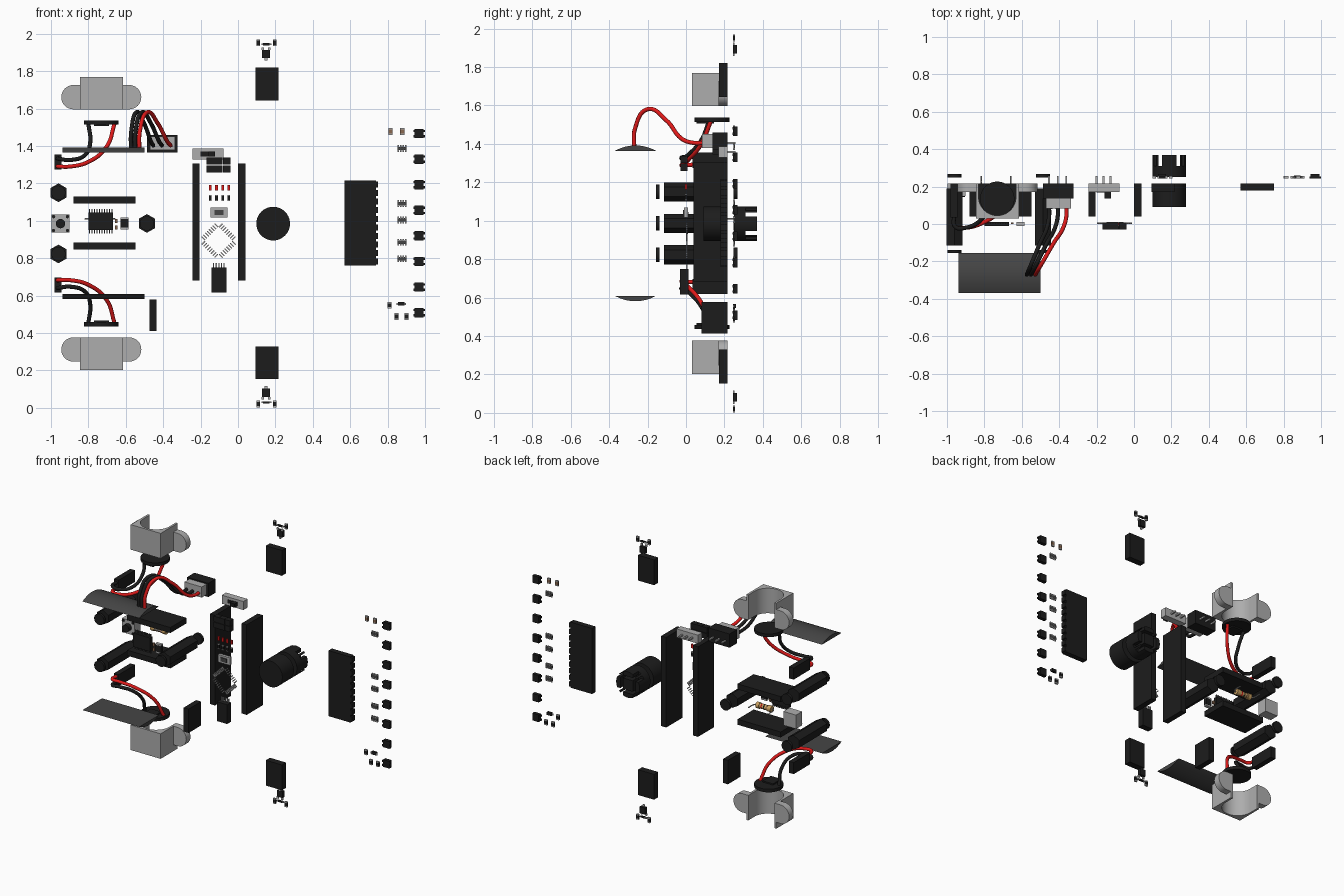
import bpy, bmesh
from math import sin, cos, pi

if "Cube" in bpy.data.objects:
    bpy.data.objects.remove(bpy.data.objects["Cube"])

def mat(name, r, g, b):
    m = bpy.data.materials.new(name)
    m.diffuse_color = (r, g, b, 1)
    m.use_nodes = True
    m.node_tree.nodes["Principled BSDF"].inputs["Base Color"].default_value = m.diffuse_color
    return m

BLACK = mat("black", .012, .012, .012)
DARK = mat("dark_grey", .06, .06, .06)
RED = mat("red", .75, .01, .01)
SILVER = mat("silver", .45, .45, .45)
TAN = mat("tan", .6, .36, .12)
BROWN = mat("brown", .25, .14, .08)
GREY = mat("grey", .42, .42, .42)
MID = 1.973  # sum of mirrored heights

def prism(name, pts, axis, a0, a1, m):
    """Extrude a 2D outline along an axis."""
    put = {'x': lambda p, a: (a, p[0], p[1]),
           'y': lambda p, a: (p[0], a, p[1]),
           'z': lambda p, a: (p[0], p[1], a)}[axis]
    bm = bmesh.new()
    lo = [bm.verts.new(put(p, a0)) for p in pts]
    hi = [bm.verts.new(put(p, a1)) for p in pts]
    bm.faces.new(lo)
    bm.faces.new(hi)
    n = len(pts)
    for i in range(n):
        j = (i + 1) % n
        bm.faces.new((lo[i], lo[j], hi[j], hi[i]))
    bmesh.ops.recalc_face_normals(bm, faces=bm.faces)
    me = bpy.data.meshes.new(name)
    bm.to_mesh(me)
    bm.free()
    me.materials.append(m)
    ob = bpy.data.objects.new(name, me)
    bpy.context.collection.objects.link(ob)
    return ob

def box(name, x0, x1, y0, y1, z0, z1, m=BLACK):
    return prism(name, [(x0, y0), (x1, y0), (x1, y1), (x0, y1)], 'z', z0, z1, m)

def cbox(name, x, y, z, sx, sy, sz, m=BLACK):
    return box(name, x-sx/2, x+sx/2, y-sy/2, y+sy/2, z-sz/2, z+sz/2, m)

def arc(cx, cy, r, a0, a1, n):
    return [(cx + r*cos(a0+(a1-a0)*i/n), cy + r*sin(a0+(a1-a0)*i/n)) for i in range(n+1)]

def rod(name, axis, c, r, a0, a1, m=BLACK, n=32, turn=0):
    return prism(name, arc(c[0], c[1], r, turn, turn+2*pi, n)[:-1], axis, a0, a1, m)

def wire(name, pts, m, r=.011):
    cu = bpy.data.curves.new(name, 'CURVE')
    cu.dimensions = '3D'
    cu.bevel_depth, cu.bevel_resolution, cu.use_fill_caps = r, 3, True
    s = cu.splines.new('BEZIER')
    s.bezier_points.add(len(pts)-1)
    for b, p in zip(s.bezier_points, pts):
        b.co = p
        b.handle_left_type = b.handle_right_type = 'AUTO'
    cu.materials.append(m)
    bpy.context.collection.objects.link(bpy.data.objects.new(name, cu))

# Parts mirrored between top and bottom
CX = -.731
for side, f in (("upper", lambda z: z), ("lower", lambda z: MID - z)):
    # motor bracket: U-shaped body and two rounded ears
    u = [(CX-.115, .217), (CX-.115, .03), (CX+.115, .03), (CX+.115, .217)]
    u += [(CX+.1, .217)] + arc(CX, .145, .1, 0, -pi, 24) + [(CX-.1, .217)]
    prism(side+"_motor_bracket", u, 'z', f(1.596), f(1.77), GREY)
    for s in (-1, 1):
        ear = [(CX+s*.108, 1.596)] + [(CX+s*(x+.149), z) for x, z in arc(0, 1.661, .065, -pi/2, pi/2, 16)]
        ear.append((CX+s*.108, 1.726))
        prism(side+"_bracket_ear", [(x, f(z)) for x, z in ear], 'y', .17, .217, GREY)
    # flat motor with wires and plug
    rod(side+"_motor", 'z', (CX, .135), .092, f(1.515), f(1.537))
    cbox(side+"_motor_tab", CX, .1, f(1.518), .08, .09, .024)
    box(side+"_motor_plug", -.98, -.943, .035, .217, f(1.275), f(1.355))
    wire(side+"_black_wire", [(x, y, f(z)) for x, y, z in [
        (-.962, .05, 1.333), (-.955, -.015, 1.331), (-.9, -.02, 1.325), (-.82, .02, 1.35),
        (-.79, .08, 1.42), (-.8, .12, 1.52)]], BLACK)
    wire(side+"_red_wire", [(x, y, f(z)) for x, y, z in [
        (-.962, .05, 1.292), (-.955, -.015, 1.29), (-.9, -.02, 1.29), (-.8, .01, 1.315),
        (-.7, .08, 1.4), (-.66, .13, 1.52)]], RED)
    # domed plate
    prism(side+"_domed_plate", [(y, f(1.364 + .028*(1-((y+.263)/.107)**2)))
          for y in [-.37+.214*i/16 for i in range(17)]], 'x', -.937, -.5, DARK)
    # right hand socket with its driver parts
    box(side+"_socket", .094, .217, .172, .217, f(1.644), f(1.82))
    cbox(side+"_driver", .15, .255, f(1.892), .042, .022, .045)
    for x, z in ((.132, 1.921), (.168, 1.921), (.15, 1.863)):
        cbox(side+"_driver_lead", x, .248, f(z), .014, .008, .014, SILVER)
    for x, z, w, h in ((.108, 1.952, .018, .036), (.152, 1.944, .034, .018), (.196, 1.952, .018, .036)):
        cbox(side+"_small_part", x, .25, f(z), w, .012, h*.6)
        for s in (-1, 1):
            dx, dz = (s*w*.5, 0) if w > h else (0, s*h*.4)
            cbox(side+"_small_part_end", x+dx, .25, f(z)+dz, min(w, .018), .012, .008, SILVER)

# Sensor cable and its three pin connector
for i, m in enumerate((BLACK, BLACK, RED)):
    a, b = -.573+.0225*i, -.454+.046*i
    mix = lambda t: a + (b-a)*t
    wire("sensor_wire", [(mix(0), -.27, 1.38), (mix(.02), -.265, 1.48), (mix(.25), -.2, 1.58),
         (mix(.6), -.1, 1.52), (mix(.9), -.02, 1.425), (b, .04, 1.405), (b, .1, 1.405)], m)
    cbox("connector_pin", b, .22, 1.405, .01, .075, .01, SILVER)
    cbox("switch_pin", -.2+.0375*i, .22, 1.357, .01, .075, .01, SILVER)
box("connector_shell", -.487, -.324, .137, .217, 1.365, 1.46)
box("connector_housing", -.47, -.337, .083, .14, 1.378, 1.452, GREY)

# Slide switch
box("switch_body", -.244, -.078, .17, .217, 1.328, 1.387, GREY)
box("switch_slot", -.2, -.122, .168, .172, 1.345, 1.37)
box("switch_slider", -.158, -.122, .137, .17, 1.345, 1.37)

# Hexagonal standoffs with screw heads
for x, z in ((-.96, 1.15), (-.96, .823), (-.487, .986)):
    rod("standoff", 'y', (x, z), .05, -.115, .19, n=6, turn=pi/6)
    rod("front_screw_head", 'y', (x, z), .038, -.155, -.138, n=24)
    rod("back_screw_head", 'y', (x, z), .038, .248, .267, n=24)

# Push button
box("button_body", -.998, -.9, .15, .217, .937, 1.033, GREY)
rod("button_cap", 'y', (-.949, .985), .025, .12, .16)
for sx in (-1, 1):
    for sz in (-1, 1):
        rod("button_rivet", 'y', (-.949+sx*.037, .985+sz*.037), .009, .144, .152, n=12)

# Breakout headers, chip and parts
for z in (.846, 1.092):
    box("breakout_header", -.88, -.548, .04, .217, z, z+.038)
box("breakout_chip", -.8, -.667, -.012, .012, .95, 1.045)
for i in range(10):
    for z in (.941, 1.054):
        cbox("chip_leg", -.793+.0132*i, .005, z, .006, .01, .02, DARK)
cbox("breakout_capacitor", -.607, 0, .986, .042, .022, .045)
for z in (.958, 1.014):
    cbox("capacitor_end", -.607, 0, z, .042, .022, .01, SILVER)
for z in (.965, 1.0):
    cbox("breakout_resistor", -.65, .004, z, .014, .01, .022, BROWN)

# Axial resistor with bent leads
rod("resistor_body", 'x', (.19, 1.01), .017, -.785, -.69, TAN, n=16)
for x in (-.785, -.695):
    rod("resistor_bulge", 'x', (.19, 1.01), .021, x-.01, x+.015, TAN, n=16)
for x, m in ((-.76, BROWN), (-.74, BLACK), (-.72, RED)):
    rod("resistor_band", 'x', (.19, 1.01), .0178, x-.004, x+.004, m, n=16)
wire("resistor_lead", [(-.816, .257, 1.01), (-.816, .21, 1.01), (-.805, .19, 1.01), (-.67, .19, 1.01),
     (-.66, .21, 1.01), (-.66, .257, 1.01)], SILVER, .004)

# Controller: two headers and surface parts
for x in (-.244, 0):
    box("controller_header", x, x+.039, .04, .217, .68, 1.306)
for i in range(3):
    for j in range(2):
        cbox("program_pin_block", -.147+.043*i, -.01, 1.278+.041*j, .041, .038, .038)
for i in range(4):
    x = -.148+.033*i
    cbox("indicator_light", x, 0, 1.177, .014, .01, .028, RED)
    cbox("light_resistor", x, 0, 1.122, .014, .01, .022)
    for s in (-1, 1):
        cbox("light_resistor_end", x, 0, 1.122+s*.014, .014, .01, .006, SILVER)
box("reset_button", -.147, -.056, -.01, .01, 1.017, 1.07, GREY)
box("reset_button_cap", -.125, -.078, -.016, -.01, 1.03, 1.057, DARK)
for k in range(4):
    for i in range(8):
        t = -.049 + .014*i
        ob = cbox("processor_leg", t, .003, .066, .006, .008, .026, SILVER)
        ob.location = (-.104, 0, .894)
        ob.rotation_euler = (0, pi/4 + k*pi/2, 0)
box("usb_socket", -.142, -.062, -.03, .012, .616, .75)
for i in range(5):
    cbox("usb_leg", -.13+.014*i, .005, .762, .006, .008, .026, SILVER)

# Dial: front drum and slotted back drum
rod("dial_front", 'y', (.188, .985), .09, .09, .217, n=40)
back = rod("dial_back", 'y', (.188, .985), .09, .25, .37, n=40)
for s in (-1, 1):
    for w, h, dx, dz in ((.02, .3, s*.048, 0), (.3, .02, 0, s*.048)):
        cut = cbox("slot_cutter", .188+dx, .36, .985+dz, w, .1, h)
        cut.hide_render = True
        cut.hide_viewport = True
        cut.display_type = 'WIRE'
        md = back.modifiers.new("slot", 'BOOLEAN')
        md.operation, md.object = 'DIFFERENCE', cut

# Toothed block, small upright block
box("display_block", .57, .738, .18, .217, .76, 1.216)
for i in range(10):
    cbox("display_tooth", .741, .1985, .783+.0456*i, .016, .037, .032)
box("upright_block", -.474, -.436, .08, .217, .412, .578)

# Column of small sensors and chip arrays
for i in range(8):
    z = .509+.1368*i
    cbox("light_sensor", .969, .256, z, .048, .025, .05)
    for sx in (-1, 1):
        for sz in (-1, 1):
            cbox("sensor_leg", .969+sx*.026, .248, z+sz*.014, .012, .01, .012)
for z in (1.387, 1.092, 1.005, .885, .797):
    cbox("resistor_array", .877, .25, z, .05, .008, .018, DARK)
    for i in range(4):
        for s in (-1, 1):
            cbox("array_pad", .857+.0133*i, .25, z+s*.013, .008, .009, .01, SILVER)
for x, z, m in ((.816, 1.478, BROWN), (.878, 1.478, BROWN), (.81, .548, BLACK), (.848, .489, BLACK), (.9, .489, BLACK)):
    cbox("chip_capacitor", x, .25, z, .022, .012, .02, m)
    for s in (-1, 1):
        cbox("capacitor_cap", x, .25, z+s*.014, .022, .012, .008, SILVER)
cbox("chip_diode", .872, .252, .557, .034, .016, .02)
for s in (-1, 1):
    cbox("diode_lead", .872+s*.02, .248, .555, .01, .008, .012, SILVER)

# Smooth round parts, keep edges sharp
for ob in bpy.context.scene.objects:
    if ob.type == 'MESH' and not ob.hide_render:
        ob.select_set(True)
        bpy.context.view_layer.objects.active = ob
bpy.ops.object.shade_smooth_by_angle()
